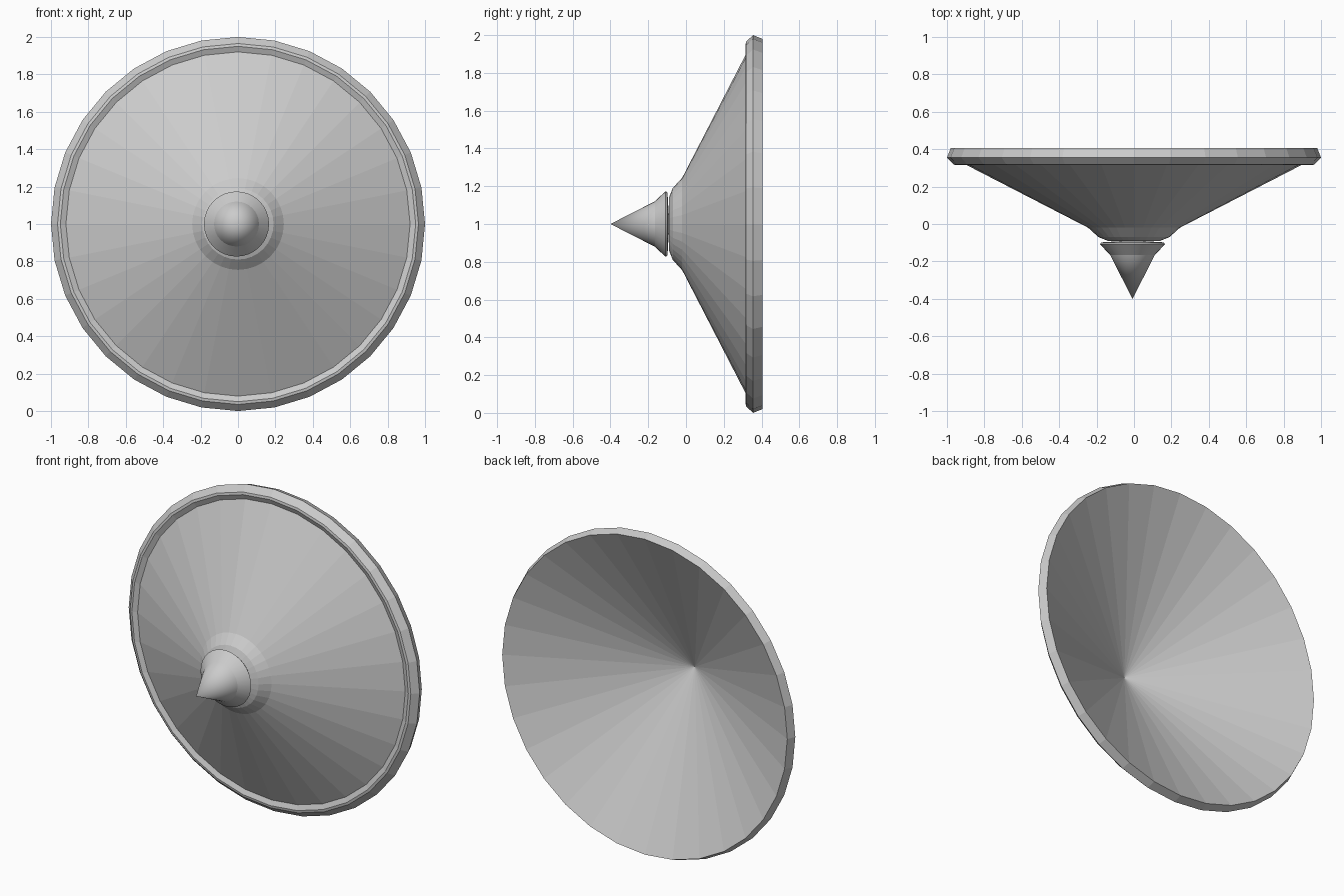
import bpy, bmesh
from math import sin, cos, tau, radians

if "Cube" in bpy.data.objects:
    bpy.data.objects.remove(bpy.data.objects["Cube"])

SIDES = 32


def lathe(name, profile, cx=0.0, cz=1.0):
    """Revolve (radius, y) points around the y axis; radius 0 makes a pole."""
    bm = bmesh.new()
    rings = []
    for r, y in profile:
        if r == 0:
            rings.append([bm.verts.new((cx, y, cz))] * SIDES)
        else:
            rings.append([bm.verts.new((cx + r * sin(tau * i / SIDES), y,
                                        cz + r * cos(tau * i / SIDES)))
                          for i in range(SIDES)])
    for a, b in zip(rings, rings[1:]):
        for i in range(SIDES):
            j = (i + 1) % SIDES
            corners = list(dict.fromkeys((a[i], a[j], b[j], b[i])))
            bm.faces.new(corners)
    bmesh.ops.recalc_face_normals(bm, faces=bm.faces)
    mesh = bpy.data.meshes.new(name)
    bm.to_mesh(mesh)
    bm.free()
    ob = bpy.data.objects.new(name, mesh)
    bpy.context.collection.objects.link(ob)
    return ob


# Dish with raised rim and hollow conical back
lathe("shield_dish", [
    (0, -0.09), (0.14, -0.09), (0.19, -0.07), (0.245, -0.02),
    (0.92, 0.328), (0.927, 0.325), (0.95, 0.315),
    (0.965, 0.318), (1.0, 0.355), (0.98, 0.405), (0, -0.085),
])

# Central spike with flared base
spike = lathe("center_spike", [
    (0, -0.4), (0.12, -0.165), (0.174, -0.108), (0.166, -0.098), (0, -0.088),
], cx=-0.008)
bpy.context.view_layer.objects.active = spike
spike.select_set(True)
bpy.ops.object.shade_smooth_by_angle(angle=radians(12))
